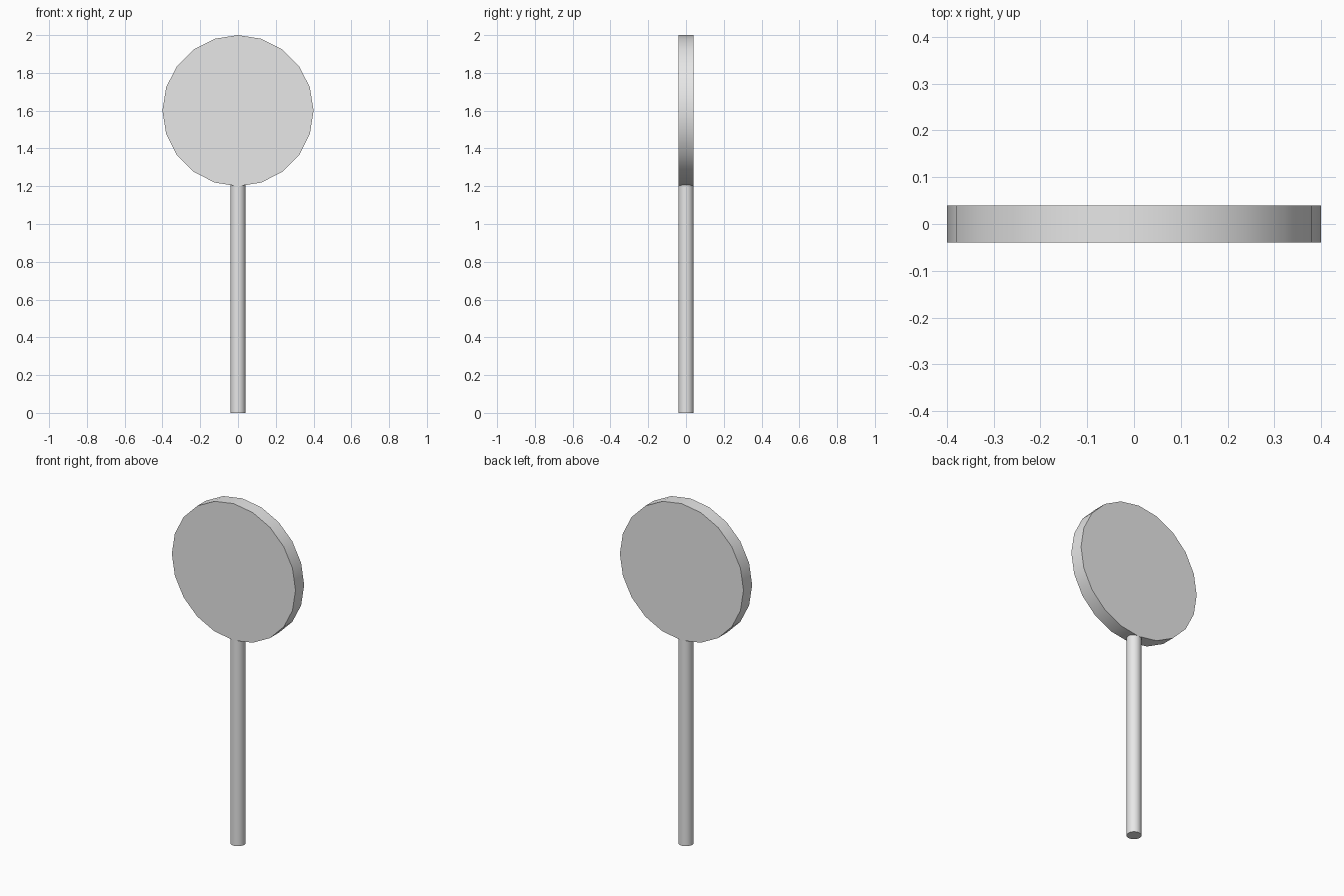
import bpy
import math

cube = bpy.data.objects.get("Cube")
if cube:
    bpy.data.objects.remove(cube, do_unlink=True)

# Single plain grey
grey = bpy.data.materials.new("light grey")
grey.use_nodes = True
colour = (0.8, 0.8, 0.8, 1)
grey.diffuse_color = colour
grey.node_tree.nodes["Principled BSDF"].inputs["Base Color"].default_value = colour

DISC_RADIUS = 0.4
HALF_THICKNESS = 0.04
DISC_CENTRE = 1.6


def cylinder(name, radius, depth, z, sides, rotation=(0, 0, 0)):
    bpy.ops.mesh.primitive_cylinder_add(
        vertices=sides, radius=radius, depth=depth,
        location=(0, 0, z), rotation=rotation)
    obj = bpy.context.object
    obj.name = name
    obj.data.materials.append(grey)
    bpy.ops.object.transform_apply(location=False, rotation=True, scale=False)
    bpy.ops.object.shade_smooth_by_angle(angle=math.radians(40))
    return obj


# Round sign plate, standing upright and facing the front
cylinder("sign_disc", DISC_RADIUS, 2 * HALF_THICKNESS, DISC_CENTRE, 20,
         (math.radians(90), 0, 0))

# Post, its top end tucked just inside the rim of the disc
post_height = DISC_CENTRE - DISC_RADIUS + 0.01
cylinder("post", HALF_THICKNESS, post_height, post_height / 2, 20)
